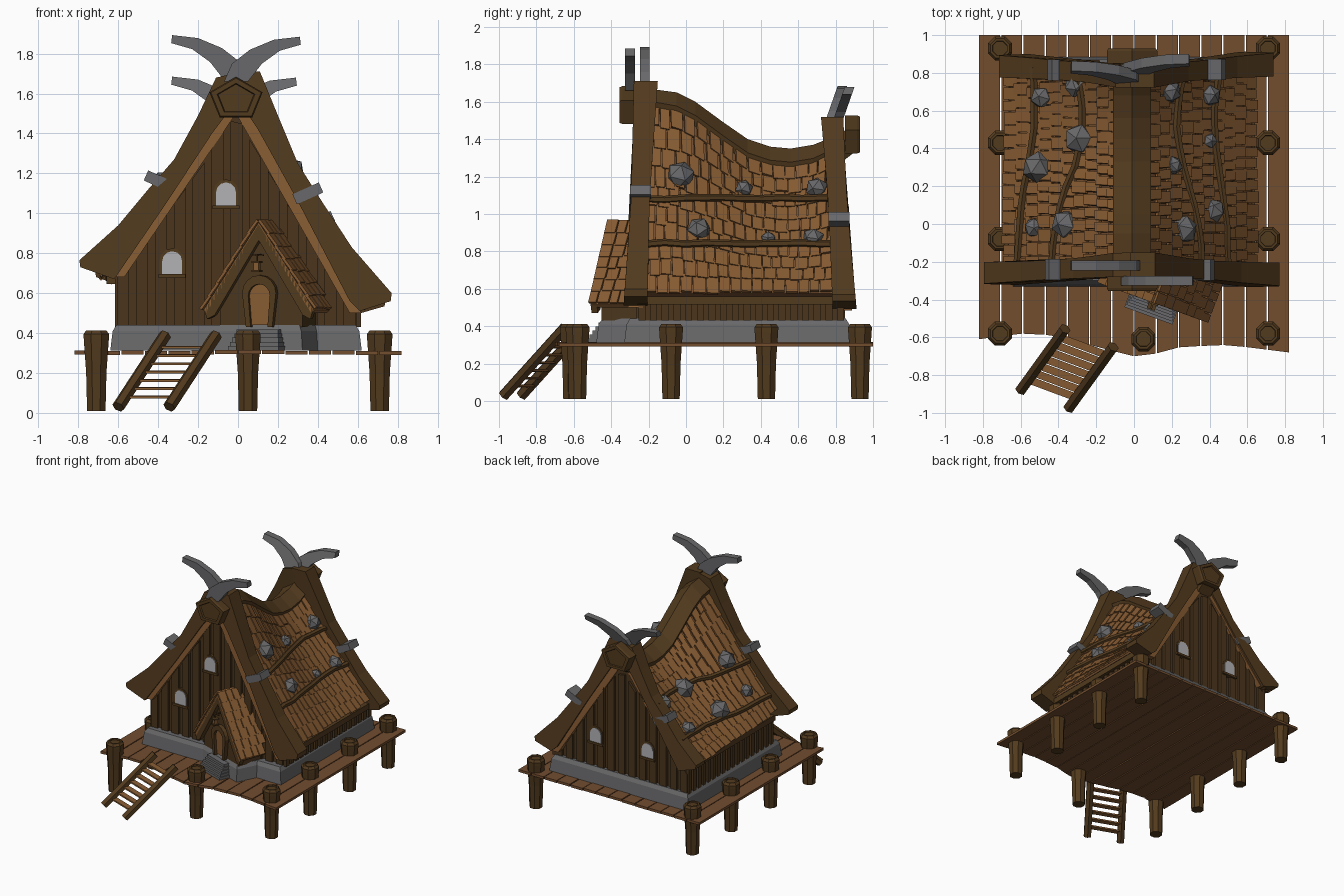
import bpy, bmesh, math, random
from mathutils import Matrix, Vector as V

if "Cube" in bpy.data.objects:
    bpy.data.objects.remove(bpy.data.objects["Cube"])
random.seed(4)

def material(name, r, g, b):
    m = bpy.data.materials.new(name)
    m.diffuse_color = (r, g, b, 1)
    m.use_nodes = True
    m.node_tree.nodes["Principled BSDF"].inputs["Base Color"].default_value = m.diffuse_color
    return m
BEAM = material("beam_wood", .085, .043, .013)
WALL = material("wall_wood", .07, .036, .012)
TILE = material("shingle_wood", .24, .105, .032)
DECK = material("deck_wood", .17, .075, .028)
STONE = material("stone", .14, .14, .145)
GLASS = material("window_pane", .45, .45, .47)

def finish(bm, name, mat, M=None):
    bmesh.ops.recalc_face_normals(bm, faces=bm.faces)
    me = bpy.data.meshes.new(name)
    bm.to_mesh(me); bm.free()
    me.materials.append(mat)
    ob = bpy.data.objects.new(name, me)
    bpy.context.collection.objects.link(ob)
    if M: ob.matrix_world = M

def loft(bm, rings):
    rows = [[bm.verts.new(p) for p in r] for r in rings]
    n = len(rows[0])
    for a, b in zip(rows, rows[1:]):
        for i in range(n):
            bm.faces.new((a[i], a[(i+1) % n], b[(i+1) % n], b[i]))
    bm.faces.new(rows[0]); bm.faces.new(rows[-1])

def prism(bm, pts, y0, y1, shift=lambda z: 0, fat=lambda z: 1):
    loft(bm, [[(x, y*fat(z) + shift(z), z) for x, z in pts] for y in (y0, y1)])

def box(bm, x0, x1, y0, y1, z0, z1):
    prism(bm, [(x0, z0), (x1, z0), (x1, z1), (x0, z1)], y0, y1)

def tube(bm, path, r, n):
    rings = []
    for i, p in enumerate(path):
        d = V(path[min(i+1, len(path)-1)]) - V(path[max(i-1, 0)])
        q = d.to_track_quat('Z', 'Y')
        rings.append([V(p) + q @ V((r*math.cos(a), r*math.sin(a), 0))
                      for a in (math.tau*(k+.5)/n for k in range(n))])
    loft(bm, rings)

def slab(bm, p, along, down, w, l, th):
    """Shingle: top edge centred on p, slightly kicked out at its lower end."""
    n = along.cross(down).normalized()
    if n.z < 0: n = -n
    a, d = along.normalized()*w/2, (down.normalized() + n*.07)*l
    base = [p-a, p+a, p+a*.95+d, p-a*.95+d]
    loft(bm, [base, [q + n*th for q in base]])

def lerp(tab, x):
    for (a, u), (b, v) in zip(tab, tab[1:]):
        if x <= b: return u + (v-u)*(max(x, a)-a)/(b-a)
    return tab[-1][1]

# deck planks with an uneven front edge
EDGE = [(-.82, -.61), (-.6, -.58), (-.4, -.59), (-.2, -.65), (0, -.7), (.1, -.69), (.25, -.65), (.5, -.64), (.82, -.68)]
bm = bmesh.new()
W = 1.647/14
for i in range(14):
    x0, x1 = -.82 + i*W, -.82 + (i+1)*W - .007
    z = .293 + random.uniform(-.003, .003)
    loft(bm, [[(x0, lerp(EDGE, x0), h), (x1, lerp(EDGE, x1), h), (x1, 1, h), (x0, 1, h)] for h in (z, z+.02)])
finish(bm, "deck_planks", DECK)

# stilts with a dished top
bm = bmesh.new()
for x, y in [(s*.71, y) for s in (-1, 1) for y in (-.58, -.08, .43, .93)] + [(.05, -.61)]:
    loft(bm, [[(x + r*math.cos(a), y + r*math.sin(a), z) for a in (math.tau*(k+.5)/8 for k in range(8))]
              for z, r in ((.01, .05), (.2, .055), (.37, .068), (.395, .069), (.413, .055), (.413, .042), (.403, .04))])
finish(bm, "stilt_posts", BEAM)

# ladder
bm = bmesh.new(); rb = bmesh.new()
for x, y in ((-.6, -.88), (-.345, -.975)):
    tube(bm, [(x, y, .03), (x+.235, y+.325, .39)], .032, 6)
for i in range(7):
    f = .12 + i*.115
    p = V((-.6+.235*f, -.88+.325*f, .03+.36*f))
    slab(rb, p + V((.127, -.047, 0)), V((.255, -.095, 0)), V((.1, .27, 0)), .25, .04, .012)
finish(bm, "ladder_rails", BEAM); finish(rb, "ladder_rungs", TILE)

# stone foundation
bm = bmesh.new()
loft(bm, [[(-.64+i, -.33+i, z), (.62-i, -.33+i, z), (.62-i, .885-i, z), (-.64+i, .885-i, z)]
          for z, i in ((.312, 0), (.41, .012), (.44, .03))])
finish(bm, "foundation", STONE)

# gable outlines: (x, z) pairs of the barge beams
R_BEAM = [(-.02, 1.71), (.11, 1.71), (.2, 1.49), (.3, 1.25), (.42, 1.06), (.57, .83), (.77, .6),
          (.765, .56), (.61, .51), (.56, .56), (.3, 1.06), (.1, 1.42), (-.02, 1.6)]
L_BEAM = [(.02, 1.71), (-.11, 1.68), (-.2, 1.49), (-.32, 1.27), (-.45, 1.12), (-.6, .94), (-.795, .765),
          (-.79, .73), (-.62, .67), (-.36, 1.05), (-.13, 1.4), (.02, 1.6)]
def low(pts, k=.96): return [(x*k, .5 + (z-.52)*.857) for x, z in pts]
front = lambda z: -.215 - .046*(1.71-z)
back = lambda z: .78 + .065*(1.54-z)
fat = lambda z: lerp([(.5, 1), (1.05, .78), (1.3, .85), (1.7, 1)], z)
for name, pts, f in (("front_barge_right", R_BEAM, front), ("front_barge_left", L_BEAM, front),
                     ("back_barge_right", low(R_BEAM), back), ("back_barge_left", low(L_BEAM, .9), back)):
    bm = bmesh.new(); prism(bm, pts, -.064, .064, f, fat); finish(bm, name, BEAM)

# pale trim boards under the barges
R_TRIM = [(-.01, 1.5), (.56, .5), (.62, .5), (.3, 1.08), (-.01, 1.62)]
L_TRIM = [(-.01, 1.5), (-.57, .68), (-.63, .68), (-.3, 1.17), (-.01, 1.62)]
bm = bmesh.new()
for pts, f in ((R_TRIM, front), (L_TRIM, front), (low(R_TRIM), back), (low(L_TRIM), back)):
    prism(bm, pts, -.04, .04, f)
finish(bm, "gable_trim", TILE)

# gable walls with raised boards, and side walls
for name, apex, lz, rz, y, s in (("front", 1.52, .69, .52, -.235, -1), ("back", 1.34, .62, .51, .82, 1)):
    line = [(-.615, lz), (-.01, apex), (.6, rz)]
    bm = bmesh.new()
    prism(bm, [(.6, .43), (-.615, .43)] + line, y-.01, y+.01)
    for i in range(13):
        x = -.605 + i*.0945
        xs = (x, x+.06)
        drop = random.uniform(0, .06)
        prism(bm, [(xs[1], .43), (xs[0], .43)] + [(q, max(lerp(line, q)-drop, .46)) for q in xs], y, y+s*.03)
    finish(bm, name + "_wall", WALL)
bm = bmesh.new(); eb = bmesh.new()
for s, top in ((-1, .7), (1, .55)):
    box(bm, s*.59-.01, s*.59+.01, -.24, .83, .43, top)
    for i in range(18):
        y = -.255 + i*.0625
        box(bm, s*.605-.012, s*.605+.012, y, y+.038, .43, top-.02)
box(eb, .595, .64, -.26, .86, .515, .56)
box(eb, -.66, -.61, -.22, .83, .645, .69)
finish(bm, "side_walls", WALL); finish(eb, "eave_boards", BEAM)

# arched windows
def arch(cx, z0, w, h, n=6):
    r = w/2
    return [(cx-r, z0), (cx+r, z0)] + [(cx + r*math.cos(a), z0+h-r + r*math.sin(a))
                                       for a in (math.pi*k/n for k in range(n+1))]
pane, frame = bmesh.new(), bmesh.new()
for x, z, y, s in ((-.06, 1.04, -.26, -1), (-.33, .695, -.26, -1), (.22, .64, .845, 1), (-.25, .64, .845, 1)):
    prism(pane, arch(x, z, .1, .115), y, y+s*.014)
    prism(frame, arch(x, z-.01, .125, .14), y-s*.02, y+s*.009)
    box(frame, x-.068, x+.068, y-.022, y+.022, z-.018, z)
finish(pane, "window_panes", GLASS); finish(frame, "window_frames", BEAM)

# sagging ridge beam, pentagonal, with framed ends
RIDGE = [(-.32, 1.57), (-.15, 1.565), (-.05, 1.545), (.05, 1.495), (.2, 1.385), (.33, 1.295), (.45, 1.255), (.56, 1.245),
         (.68, 1.265), (.8, 1.325), (.92, 1.41)]
def penta(y, z, r, k=1):
    return [(-.01 + r*math.sin(a), y, z + k*r*math.cos(a)) for a in (math.tau*i/5 for i in range(5))]
bm = bmesh.new()
loft(bm, [penta(y, z, .105, lerp([(-.3, .75), (-.1, 1), (.7, 1), (.9, .75)], y)) for y, z in RIDGE])
for y0, y1, z, s in ((-.28, -.355, 1.572, -1), (.85, .93, 1.415, 1)):
    loft(bm, [penta(y, z, r, .8) for y, r in ((y0, .14), (y1-s*.015, .14), (y1, .132), (y1, .1), (y1-s*.012, .094))])
finish(bm, "ridge_beam", BEAM)

# curved roof slopes, parametrised by side, t (ridge to eave) and y
def roof(s, t, y):
    xe, ze = (.625, .575) if s > 0 else (.665, .735 - .07*(y+.2))
    zr = lerp(RIDGE, y) + .01
    return V((s*(.05 + (xe-.05)*t), y, zr + (ze-zr)*(t + .03*math.sin(math.pi*t))))
def at_height(s, y, z):
    return min((roof(s, k/80, y) for k in range(81)), key=lambda p: abs(p.z-z))
bm, sh = bmesh.new(), bmesh.new()
ROWS = 10
for s in (-1, 1):
    up = V((s*.02, 0, .014))
    for i in range(16):
        y0, y1 = -.22 + i*1.03/16, -.22 + (i+1)*1.03/16
        for k in range(8):
            q = [roof(s, k/8, y0), roof(s, (k+1)/8, y0), roof(s, (k+1)/8, y1), roof(s, k/8, y1)]
            loft(bm, [q, [p - up*1.5 for p in q]])
    for r in range(ROWS):
        y = -.215 - random.uniform(0, .03)
        while y < .79:
            w = random.uniform(.05, .075)
            t = r/ROWS + random.uniform(-.012, .008)
            m = y + w/2
            p, d = roof(s, t, m), roof(s, t+1/ROWS, m) - roof(s, t, m)
            slab(sh, p + up*.3, roof(s, t, m+.03) - roof(s, t, m-.03), d, w-.004, d.length*1.12, .016)
            y += w
finish(bm, "roof_deck", DECK); finish(sh, "roof_shingles", TILE)

# poles across the slopes, holding stones
bm, st = bmesh.new(), bmesh.new()
for s in (-1, 1):
    for z in (1.06, .82):
        tube(bm, [at_height(s, -.22 + i*.105, z) + V((s*.025, 0, .022)) for i in range(11)], .021, 6)
for x, y, r in ((.28, -.03, .08), (.23, .31, .05), (.21, .7, .062), (.44, .07, .066), (.42, .44, .042), (.42, .68, .06),
                (-.38, 0, .08), (-.55, -.02, .055), (-.53, .3, .085), (-.31, .45, .085), (-.51, .67, .06), (-.33, .73, .062)):
    s = 1 if x > 0 else -1
    p = roof(s, (abs(x)-.07)/(.575 if s > 0 else .615), y) + V((0, 0, .04))
    bmesh.ops.create_icosphere(st, subdivisions=1, radius=r, matrix=Matrix.Translation(p) @
                               Matrix.Rotation(random.random()*6, 4, 'Z') @ Matrix.Rotation(random.random()*6, 4, 'X'))
finish(bm, "roof_poles", BEAM); finish(st, "roof_stones", STONE)

# crossed horns on both gables
HORN = [(-.07, 1.66), (-.03, 1.75), (.06, 1.82), (.18, 1.87), (.31, 1.885), (.315, 1.845), (.21, 1.815), (.12, 1.75), (.05, 1.66)]
bm = bmesh.new()
for s, y, dz, k in ((1, -.3, 0, 0), (-1, -.22, .008, 0), (1, .84, -.205, .35), (-1, .8, -.2, .35)):
    prism(bm, [(s*x - (.02 if dz else 0), z+dz) for x, z in HORN], y-.026, y+.026, lambda z: k*(z-1.58) if k else 0)
finish(bm, "gable_horns", STONE)

# metal bands round the barge beams
bm = bmesh.new()
for x, z, f, a in ((-.395, 1.16, front, -.42), (.35, 1.1, front, .42), (-.38, .985, back, -.42), (.41, .955, back, .45)):
    M = Matrix.Translation((x, f(z), z)) @ Matrix.Rotation(-a, 4, 'Y') @ Matrix.Diagonal((.145, .112, .055, 1))
    bmesh.ops.create_cube(bm, size=1, matrix=M)
finish(bm, "beam_bands", STONE)

# porch, turned slightly to the left
P = Matrix.Translation((.1, -.42, 0)) @ Matrix.Rotation(math.radians(-20), 4, 'Z')
bm = bmesh.new()
loft(bm, [[(-.27+i, i, z), (.25-i, i, z), (.29-i, .34, z), (-.27+i, .34, z)] for z, i in ((.312, .02), (.41, .03), (.44, .045))])
for k in range(5):
    box(bm, -.135+k*.006, .135-k*.006, -.07+k*.015, .05, .312, .335+k*.021)
finish(bm, "porch_foundation_and_steps", STONE, P)
bm = bmesh.new()
prism(bm, [(-.22, .43), (.22, .43), (.22, .55), (0, .9), (-.22, .55)], .045, .32)
finish(bm, "porch_wall", WALL, P)
bm = bmesh.new()
for s in (-1, 1):
    prism(bm, [(0, .945), (s*.29, .515), (s*.275, .47), (s*.235, .49), (0, .865)], .01, .045)
outer, inner = arch(0, .44, .18, .25, 8)[2:], arch(0, .44, .115, .205, 8)[2:]
prism(bm, [(.07, .43)] + outer + [(-.07, .43), (-.045, .43)] + inner[::-1] + [(.045, .43)], .015, .06)
box(bm, -.005, .005, -.03, .04, .785, .795)
box(bm, -.03, .03, -.005, .005, .785, .793)
for z in (.705, .75):
    box(bm, -.022, .022, -.035, .009, z, z+.01)
box(bm, -.003, .003, -.016, -.01, .75, .79)
finish(bm, "porch_barge_door_frame_lantern", BEAM, P)
bm = bmesh.new()
prism(bm, arch(0, .44, .12, .21, 8), .035, .06)
box(bm, -.014, .014, -.027, .001, .71, .752)
finish(bm, "porch_door_and_lantern_glow", TILE, P)
bm = bmesh.new()
for s in (-1, 1):
    prism(bm, [(0, .955), (s*.295, .515), (s*.28, .5), (0, .925)], .01, .24)
    d = V((s*.29, 0, -.435))
    for r in range(7):
        y = 0
        while y < .22:
            w = random.uniform(.05, .075)
            slab(bm, V((0, y+w/2, .96)) + d*(r/7 + random.uniform(-.01, .01)), V((0, 1, 0)), d, w-.005, .085, .014)
            y += w
finish(bm, "porch_roof", TILE, P)
